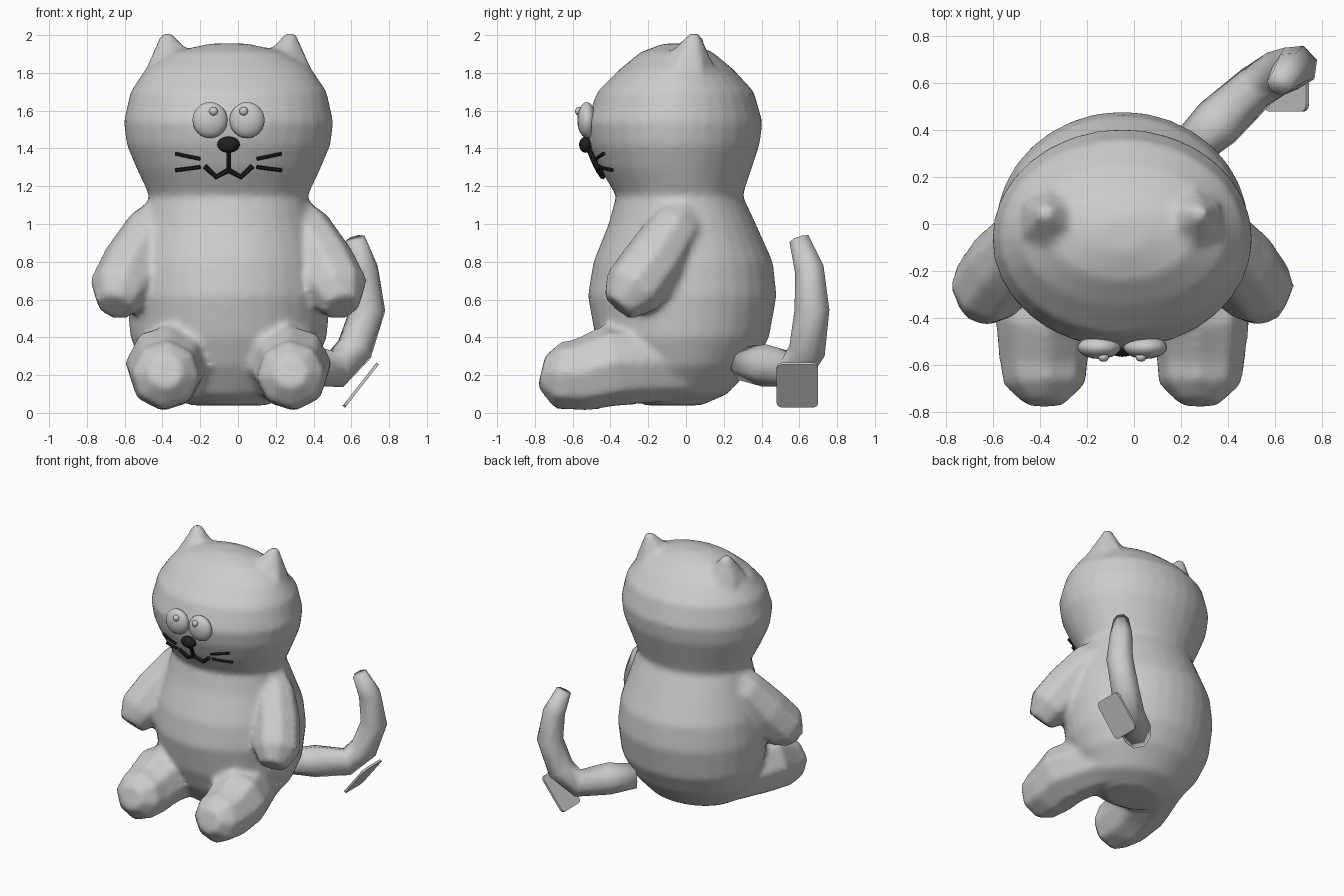
import bpy, bmesh, math
from mathutils import Vector, Quaternion, Matrix

cube = bpy.data.objects.get("Cube")
if cube:
    bpy.data.objects.remove(cube)

CX = -0.05  # the body's own middle line


def material(name, value):
    m = bpy.data.materials.new(name)
    m.use_nodes = True
    colour = (value, value, value, 1)
    m.diffuse_color = colour
    m.node_tree.nodes["Principled BSDF"].inputs["Base Color"].default_value = colour
    return m


GREY = material("soft grey", 0.6)
BLACK = material("black", 0.015)


def finish(name, bm, mat, smooth=True):
    bmesh.ops.recalc_face_normals(bm, faces=bm.faces)
    mesh = bpy.data.meshes.new(name)
    bm.to_mesh(mesh)
    bm.free()
    for p in mesh.polygons:
        p.use_smooth = smooth
    mesh.materials.append(mat)
    ob = bpy.data.objects.new(name, mesh)
    bpy.context.scene.collection.objects.link(ob)
    return ob


def skin(bm, rings):
    """Bridge rings of points into a closed skin."""
    loops = [[bm.verts.new(p) for p in ring] for ring in rings]
    n = len(loops[0])
    for a, b in zip(loops, loops[1:]):
        for i in range(n):
            j = (i + 1) % n
            bm.faces.new((a[i], a[j], b[j], b[i]))
    bm.faces.new(loops[0][::-1])
    bm.faces.new(loops[-1])


def tube(bm, path, sides=8):
    """Tapered tube along points of x, y, z, radius."""
    pts = [Vector(p[:3]) for p in path]
    q, old, rings = Quaternion(), Vector((0, 0, 1)), []
    for i, p in enumerate(pts):
        d = (pts[min(i + 1, len(pts) - 1)] - pts[max(i - 1, 0)]).normalized()
        q = old.rotation_difference(d) @ q
        old = d
        ring = []
        for k in range(sides):
            a = math.tau * (k + 0.5) / sides
            ring.append(p + q @ Vector((math.cos(a), math.sin(a), 0)) * path[i][3])
        rings.append(ring)
    skin(bm, rings)


def ball(name, centre, size, mat):
    bm = bmesh.new()
    bmesh.ops.create_uvsphere(
        bm, u_segments=20, v_segments=12, radius=1,
        matrix=Matrix.Translation(centre) @ Matrix.Diagonal((*size, 1)))
    return finish(name, bm, mat)


# Head and torso: height, half width, front y, back y
PROFILE = [
    (0.04, 0.20, -0.22, 0.08), (0.10, 0.34, -0.32, 0.22),
    (0.25, 0.46, -0.42, 0.36), (0.40, 0.52, -0.48, 0.44),
    (0.62, 0.54, -0.52, 0.48), (0.80, 0.52, -0.49, 0.46),
    (1.00, 0.46, -0.41, 0.37), (1.15, 0.42, -0.37, 0.30),
    (1.30, 0.49, -0.46, 0.35), (1.42, 0.54, -0.51, 0.39),
    (1.54, 0.555, -0.53, 0.405), (1.70, 0.52, -0.47, 0.36),
    (1.82, 0.44, -0.35, 0.25), (1.91, 0.30, -0.24, 0.14),
    (1.955, 0.10, -0.12, 0.03),
]


def face_y(x, z):
    """Front surface of the head at x, z."""
    for lo, hi in zip(PROFILE, PROFILE[1:]):
        if lo[0] <= z <= hi[0]:
            t = (z - lo[0]) / (hi[0] - lo[0])
            w, f, b = (lo[i] + (hi[i] - lo[i]) * t for i in (1, 2, 3))
            return (f + b) / 2 - (b - f) / 2 * math.sqrt(1 - ((x - CX) / w) ** 2)


bm = bmesh.new()
skin(bm, [[(CX + w * math.cos(a), (f + b) / 2 + (b - f) / 2 * math.sin(a), z)
           for a in (math.tau * k / 32 for k in range(32))]
          for z, w, f, b in PROFILE])

# Limbs and ears, measured from the middle line
ARM = [(0.30, 0.0, 1.08, 0.11), (0.40, -0.06, 0.97, 0.15),
       (0.50, -0.17, 0.80, 0.17), (0.575, -0.28, 0.65, 0.17),
       (0.60, -0.36, 0.56, 0.10)]
LEG = [(0.22, 0.0, 0.24, 0.18), (0.30, -0.28, 0.25, 0.21),
       (0.33, -0.40, 0.25, 0.22), (0.335, -0.56, 0.20, 0.195),
       (0.33, -0.68, 0.20, 0.18), (0.33, -0.765, 0.22, 0.09)]
EAR = [(0.27, -0.01, 1.72, 0.18), (0.31, 0.02, 1.86, 0.135),
       (0.33, 0.05, 2.01, 0.03)]
for side in (-1, 1):
    for limb, sides in ((ARM, 8), (LEG, 8), (EAR, 6)):
        tube(bm, [(CX + side * x, y, z, r) for x, y, z, r in limb], sides)
body = finish("body", bm, GREY)

# Blend limbs into the body like stuffed cloth
remesh = body.modifiers.new("blend", 'REMESH')
remesh.mode = 'VOXEL'
remesh.voxel_size = 0.022
remesh.use_smooth_shade = True
relax = body.modifiers.new("relax", 'SMOOTH')
relax.factor = 0.5
relax.iterations = 5

# Tail
bm = bmesh.new()
tube(bm, [(0.22, 0.30, 0.26, 0.09), (0.36, 0.43, 0.25, 0.115),
          (0.52, 0.58, 0.23, 0.10), (0.62, 0.645, 0.34, 0.10),
          (0.69, 0.67, 0.55, 0.095), (0.665, 0.655, 0.76, 0.08),
          (0.62, 0.60, 0.92, 0.055)], 7)
finish("tail", bm, GREY)

# Tag beside the tail
bm = bmesh.new()
bmesh.ops.create_cube(bm, size=1, matrix=Matrix.Diagonal((0.29, 0.22, 0.016, 1)))
corners = [e for e in bm.edges
           if abs((e.verts[0].co - e.verts[1].co).normalized().z) > 0.9]
bmesh.ops.bevel(bm, geom=corners, offset=0.03, segments=3, affect='EDGES', profile=0.5)
tag = finish("tag", bm, GREY, False)
tag.location = (0.65, 0.59, 0.147)
tag.rotation_euler.y = -math.atan2(0.23, 0.18)

# Eyes, pupils and nose
for side, label in ((-1, "right"), (1, "left")):
    ball(label + "_eye", (CX + side * 0.098, -0.525, 1.55), (0.093, 0.05, 0.095), GREY)
    ball(label + "_pupil", (CX + side * 0.08, -0.567, 1.597), (0.023, 0.02, 0.023), GREY)
ball("nose", (CX, -0.53, 1.42), (0.06, 0.036, 0.043), BLACK)


# Mouth and whiskers lie on the face
def stroke(name, points, radius):
    bm = bmesh.new()
    tube(bm, [(CX + x, face_y(CX + x, z) - 0.014, z, radius) for x, z in points], 6)
    finish(name, bm, BLACK, False)


stroke("mouth_line", [(0, 1.39), (0, 1.33), (0, 1.275)], 0.014)
for side, label in ((-1, "right"), (1, "left")):
    stroke(label + "_mouth", [(0, 1.285), (side * 0.065, 1.25), (side * 0.125, 1.305)], 0.014)
    stroke(label + "_upper_whisker",
           [(side * 0.15, 1.345), (side * 0.215, 1.358), (side * 0.28, 1.372)], 0.01)
    stroke(label + "_lower_whisker",
           [(side * 0.15, 1.302), (side * 0.215, 1.293), (side * 0.28, 1.285)], 0.01)
